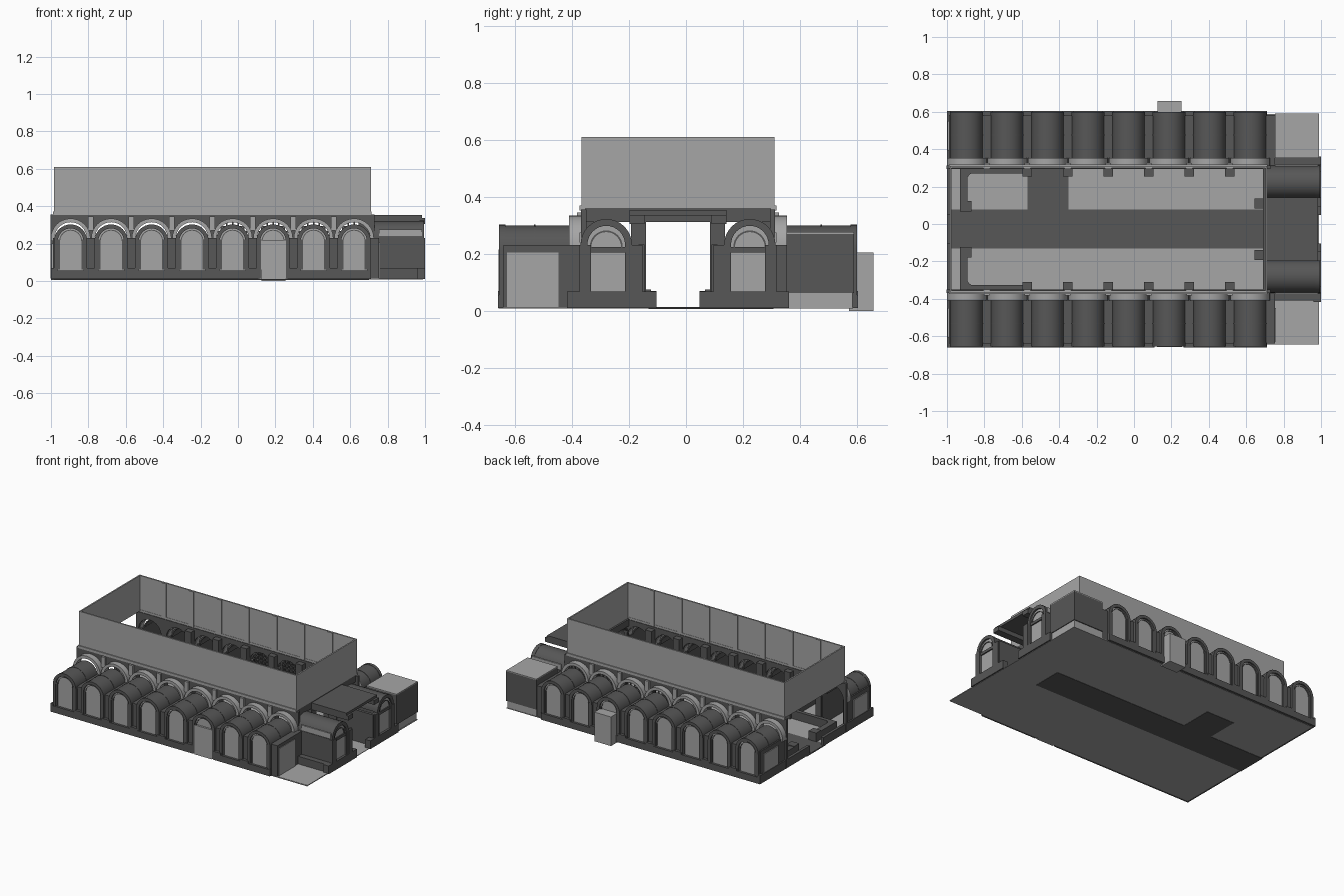
import bpy, bmesh, math

if "Cube" in bpy.data.objects:
    bpy.data.objects.remove(bpy.data.objects["Cube"])

YC = -0.028                      # centre line of the nave
PITCH = 0.2165
BAYS = [-0.895 + PITCH * i for i in range(8)]
JOINTS = [-0.787 + PITCH * i for i in range(7)]


def material(name, v):
    m = bpy.data.materials.new(name)
    m.diffuse_color = (v, v, v, 1)
    m.use_nodes = True
    m.node_tree.nodes["Principled BSDF"].inputs["Base Color"].default_value = m.diffuse_color
    return m


LIGHT = material("light grey", 0.38)
DARK = material("dark grey", 0.095)


def prism(name, pts, d0, d1, place, mat):
    """Extrude a (u, z) profile from depth d0 to d1."""
    bm = bmesh.new()
    a = [bm.verts.new(place(u, z, d0)) for u, z in pts]
    b = [bm.verts.new(place(u, z, d1)) for u, z in pts]
    bm.faces.new(a)
    bm.faces.new(b[::-1])
    n = len(pts)
    for i in range(n):
        j = (i + 1) % n
        bm.faces.new((a[i], b[i], b[j], a[j]))
    bmesh.ops.recalc_face_normals(bm, faces=bm.faces)
    me = bpy.data.meshes.new(name)
    bm.to_mesh(me)
    bm.free()
    me.materials.append(mat)
    ob = bpy.data.objects.new(name, me)
    bpy.context.collection.objects.link(ob)
    return ob


def side(s):
    return lambda u, z, d: (u, YC + s * d, z)


def end(u, z, d):
    return (d, YC + u, z)


def box(name, x, d, z, mat, s=1):
    pts = [(x[0], z[0]), (x[1], z[0]), (x[1], z[1]), (x[0], z[1])]
    return prism(name, pts, d[0], d[1], side(s), mat)


def arc(u, r, zs, n=16):
    return [(u - r * math.cos(math.pi * i / n), zs + r * math.sin(math.pi * i / n))
            for i in range(n + 1)]


def filled(u, r, zb, zs):
    return [(u - r, zb)] + arc(u, r, zs) + [(u + r, zb)]


def ring(u, ri, ro, zb, zs):
    if zb >= zs:
        return arc(u, ro, zs) + arc(u, ri, zs)[::-1]
    return filled(u, ro, zb, zs) + filled(u, ri, zb, zs)[::-1]


def arch_wall(u, w, r, zb, zs, zt):
    return filled(u, r, zb, zs) + [(u + w, zb), (u + w, zt), (u - w, zt), (u - w, zb)]


# floor with dark aisle and cross strip
box("floor", (-0.985, 0.99), (-0.615, 0.615), (0.008, 0.012), LIGHT)
box("aisle_strip", (-1.0, 0.70), (-0.104, 0.106), (0.006, 0.014), DARK)
box("cross_strip", (-0.57, -0.35), (0.106, 0.335), (0.006, 0.014), DARK)

for s, tag in ((-1, "front"), (1, "back")):
    p = side(s)
    # chapels with barrel roofs
    for i, x in enumerate(BAYS):
        prism(tag + "_barrel_roof", ring(x, 0.079, 0.087, 0.213, 0.213), 0.38, 0.622, p, DARK)
        prism(tag + "_roof_rib", ring(x, 0.083, 0.089, 0.213, 0.213), 0.50, 0.506, p, DARK)
        prism(tag + "_bay_frame", ring(x, 0.068, 0.089, 0.012, 0.213), 0.606, 0.628, p, DARK)
        prism(tag + "_bay_panel", filled(x, 0.07, 0.012, 0.213), 0.608, 0.616, p, LIGHT)
        prism(tag + "_bay_inner_arch", ring(x, 0.056, 0.061, 0.213, 0.213), 0.614, 0.62, p, DARK)
        for k in (-1, 1):
            u = x + k * 0.063
            box(tag + "_bay_jamb", (u - 0.006, u + 0.006), (0.61, 0.624), (0.06, 0.222), DARK, s)
        # clerestory ring and nave arcade
        prism(tag + "_light_ring", ring(x, 0.086, 0.106, 0.213, 0.228), 0.338, 0.382, p, LIGHT)
        prism(tag + "_arcade_arch", arch_wall(x, 0.1083, 0.088, 0.012, 0.232, 0.355),
              0.322, 0.34, p, DARK)
        if not (s < 0 and i == 5):
            box(tag + "_sill", (x - 0.09, x + 0.09), (0.60, 0.632), (0.01, 0.056), DARK, s)
        # lattice grilles
        if s > 0 and 4 <= i:
            for k in range(-2, 3):
                h = math.sqrt(0.088 ** 2 - (0.03 * k) ** 2)
                box("grille_bar", (x + 0.03 * k - 0.004, x + 0.03 * k + 0.004),
                    (0.328, 0.334), (0.232, 0.232 + h), DARK)
            for z in (0.235, 0.262, 0.289):
                h = math.sqrt(0.088 ** 2 - (z - 0.232) ** 2)
                box("grille_rail", (x - h, x + h), (0.328, 0.334), (z - 0.004, z + 0.004), DARK)
    # walls between chapels, posts above, piers inside
    for i, x in enumerate(JOINTS):
        box(tag + "_dividing_wall", (x - 0.023, x + 0.023), (0.338, 0.612), (0.012, 0.23), DARK, s)
        box(tag + "_plinth", (x - 0.03, x + 0.03), (0.60, 0.632), (0.01, 0.07), DARK, s)
        box(tag + "_post", (x - 0.015, x + 0.015), (0.338, 0.354), (0.27, 0.345), LIGHT, s)
        if i:
            box(tag + "_nave_pier", (x - 0.025, x + 0.025), (0.283, 0.323), (0.012, 0.34), DARK, s)
    box(tag + "_left_end_wall", (-0.99, -0.97), (0.338, 0.61), (0.012, 0.23), DARK, s)
    box(tag + "_left_end_panel", (-0.996, -0.988), (0.42, 0.58), (0.012, 0.2), LIGHT, s)
    box(tag + "_left_end_plinth", (-1.0, -0.98), (0.075, 0.632), (0.01, 0.07), DARK, s)
    box(tag + "_right_end_wall", (0.70, 0.755), (0.338, 0.612), (0.012, 0.23), DARK, s)
    box(tag + "_right_end_panel", (0.752, 0.759), (0.42, 0.60), (0.012, 0.205), LIGHT, s)

    # low wall at the left end of the nave
    box(tag + "_low_end_wall", (-0.93, -0.89), (0.10, 0.305), (0.012, 0.07), DARK, s)
    box(tag + "_low_side_wall", (-0.93, -0.57), (0.298, 0.325), (0.012, 0.07), DARK, s)
    c = [(-0.895, 0.305)] + [(-0.845 - 0.05 * math.sin(t * math.pi / 12),
                              0.255 + 0.05 * math.cos(t * math.pi / 12)) for t in range(7)]
    prism(tag + "_rounded_corner", c, 0.012, 0.07,
          lambda u, v, d, s=s: (u, YC + s * v, d), DARK)
    box(tag + "_low_pier", (-0.93, -0.87), (0.095, 0.15), (0.012, 0.075), DARK, s)
    box(tag + "_right_pier", (0.645, 0.71), (0.112, 0.165), (0.012, 0.312), DARK, s)

    # barrel-roofed wing on the right end
    u = s * 0.252
    prism(tag + "_wing_roof", ring(u, 0.080, 0.088, 0.232, 0.232), 0.70, 0.98, end, DARK)
    prism(tag + "_wing_frame", ring(u, 0.066, 0.090, 0.012, 0.232), 0.97, 0.995, end, DARK)
    prism(tag + "_wing_panel", filled(u, 0.068, 0.012, 0.232), 0.976, 0.984, end, LIGHT)
    box(tag + "_wing_lintel", (0.975, 0.992), (0.182, 0.322), (0.205, 0.224), DARK, s)
    prism(tag + "_wing_inner_arch", ring(u, 0.052, 0.058, 0.224, 0.224), 0.98, 0.989, end, DARK)
    for d in (0.128, 0.332):
        box(tag + "_wing_wall", (0.71, 0.992), (d - 0.01, d + 0.01), (0.012, 0.232), DARK, s)
    for d in (0.145, 0.325):
        box(tag + "_wing_corner", (0.97, 1.0), (d - 0.02, d + 0.02), (0.012, 0.23), DARK, s)
    box(tag + "_wing_plinth", (0.96, 1.0), (0.075, 0.39), (0.01, 0.068), DARK, s)
    box(tag + "_wing_ledge", (0.71, 0.99), (0.34, 0.38), (0.01, 0.068), DARK, s)
    box(tag + "_wing_eave", (0.755, 0.985), (0.338, 0.345), (0.24, 0.275), LIGHT, s)

    # upper storey long walls
    box(tag + "_upper_wall", (-0.985, 0.712), (0.328, 0.338), (0.36, 0.61), LIGHT, s)
    box(tag + "_cornice", (-0.99, 0.714), (0.326, 0.345), (0.352, 0.37), LIGHT, s)
    for x in JOINTS:
        box(tag + "_wall_strip", (x - 0.018, x + 0.018), (0.322, 0.33), (0.36, 0.608), LIGHT, s)

# upper storey end walls
box("upper_wall_left", (-0.985, -0.975), (-0.338, 0.338), (0.36, 0.61), LIGHT)
box("upper_wall_right", (0.702, 0.712), (-0.338, 0.338), (0.36, 0.61), LIGHT)
box("right_beam", (0.69, 0.712), (-0.338, 0.338), (0.312, 0.36), DARK)

# flat roof between the wings
box("porch_roof", (0.71, 0.985), (-0.17, 0.17), (0.335, 0.353), DARK)
for s in (-1, 1):
    box("porch_roof_beam", (0.71, 1.0), (0.118, 0.17), (0.305, 0.336), DARK, s)

# corner block at the back, open corner at the front
box("corner_block", (0.755, 0.99), (0.38, 0.618), (0.062, 0.27), DARK)
box("corner_block_top", (0.755, 0.99), (0.38, 0.618), (0.27, 0.277), LIGHT)
box("corner_block_base", (0.757, 0.985), (0.382, 0.612), (0.01, 0.062), LIGHT)
box("open_corner_floor", (0.755, 0.99), (0.38, 0.612), (0.008, 0.014), LIGHT, -1)

# doors
box("back_door_block", (0.125, 0.255), (0.60, 0.686), (0.0, 0.205), LIGHT)
box("front_door_panel", (0.123, 0.257), (0.60, 0.63), (0.008, 0.215), LIGHT, -1)

bpy.ops.object.select_all(action='SELECT')
bpy.context.view_layer.objects.active = bpy.data.objects["floor"]
bpy.ops.object.shade_smooth_by_angle(angle=math.radians(30))
